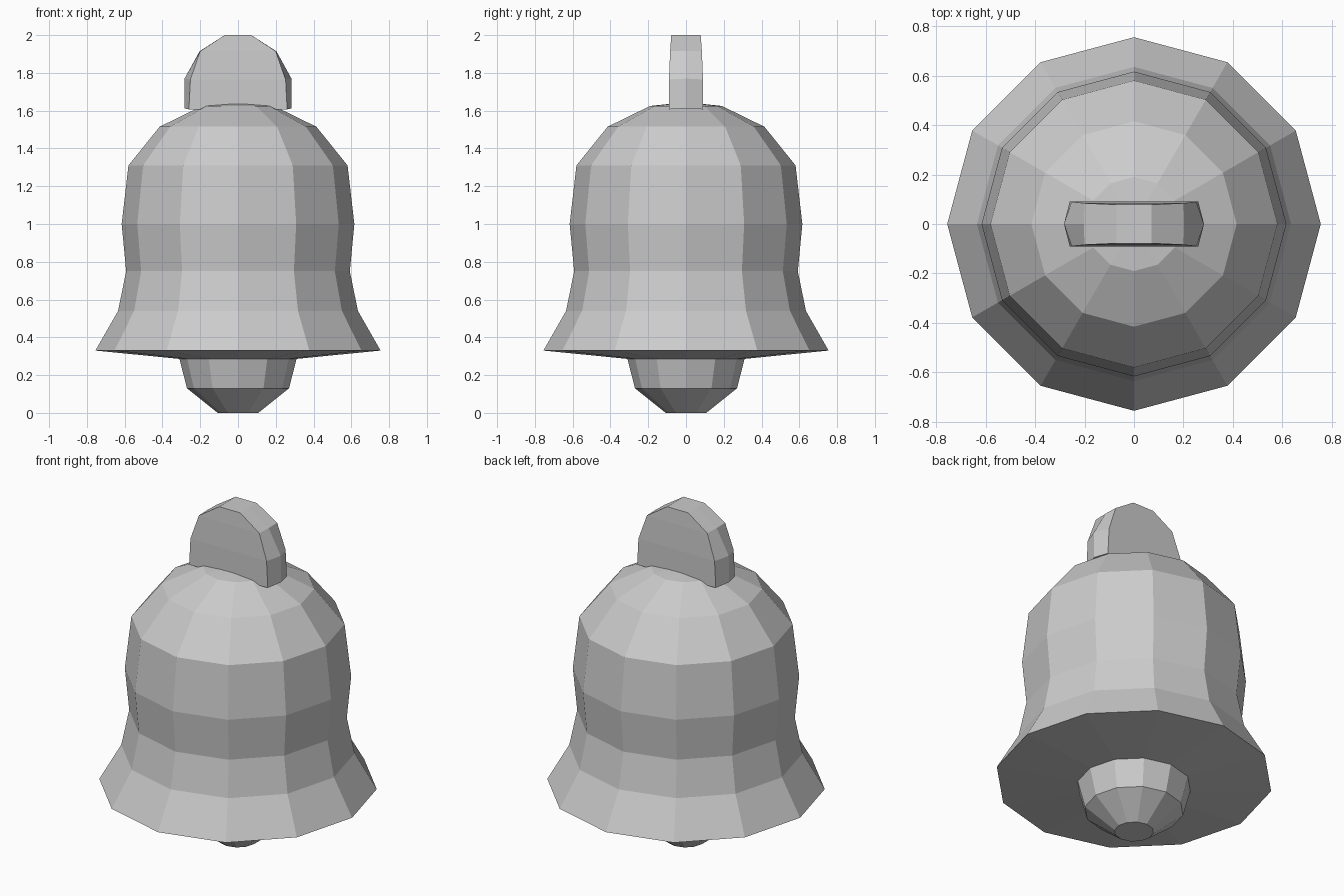
import bpy, bmesh
from math import cos, sin, pi

if "Cube" in bpy.data.objects:
    bpy.data.objects.remove(bpy.data.objects["Cube"])


def finish(name, bm):
    bmesh.ops.recalc_face_normals(bm, faces=bm.faces)
    mesh = bpy.data.meshes.new(name)
    bm.to_mesh(mesh)
    bm.free()
    obj = bpy.data.objects.new(name, mesh)
    bpy.context.collection.objects.link(obj)
    return obj


def bridge(bm, a, b):
    n = len(a)
    for i in range(n):
        j = (i + 1) % n
        bm.faces.new((a[i], a[j], b[j], b[i]))


def lathe(name, profile, tip=None, sides=12):
    """Closed 12-sided turned shape; tip is an optional raised centre point."""
    bm = bmesh.new()
    rings = [[bm.verts.new((r * cos(2 * pi * i / sides), r * sin(2 * pi * i / sides), z))
              for i in range(sides)] for r, z in profile]
    for a, b in zip(rings, rings[1:]):
        bridge(bm, a, b)
    bm.faces.new(rings[0])
    if tip is None:
        bm.faces.new(rings[-1])
    else:
        top = bm.verts.new((0, 0, tip))
        for i in range(sides):
            bm.faces.new((rings[-1][i], rings[-1][(i + 1) % sides], top))
    return finish(name, bm)


# Bell body with flared lip and shallow sloping underside
lathe("bell_body", [(0.30, 0.285), (0.755, 0.33), (0.635, 0.54), (0.592, 0.75),
                    (0.616, 1.0), (0.58, 1.31), (0.415, 1.515), (0.19, 1.625)], tip=1.645)

# Clapper below the lip
lathe("clapper", [(0.107, 0.0), (0.27, 0.13), (0.31, 0.285)])

# Solid arched handle: two faces and a ridge between them
side = [(0.26, 1.607, 0.09), (0.252, 1.765, 0.09), (0.2, 1.915, 0.084), (0.07, 2.0, 0.078)]
ridge = [(0.283, 1.612, 0), (0.283, 1.77, 0), (0.203, 1.915, 0), (0.07, 2.0, 0)]
bm = bmesh.new()
loops = []
for points, s in ((side, -1), (ridge, 0), (side, 1)):
    right = [bm.verts.new((x, y * s, z)) for x, z, y in points]
    left = [bm.verts.new((-x, y * s, z)) for x, z, y in reversed(points)]
    loops.append(right + left)
bridge(bm, loops[0], loops[1])
bridge(bm, loops[1], loops[2])
for loop in (loops[0], loops[2]):
    for i in range(3):
        bm.faces.new((loop[i], loop[i + 1], loop[6 - i], loop[7 - i]))
finish("handle", bm)
